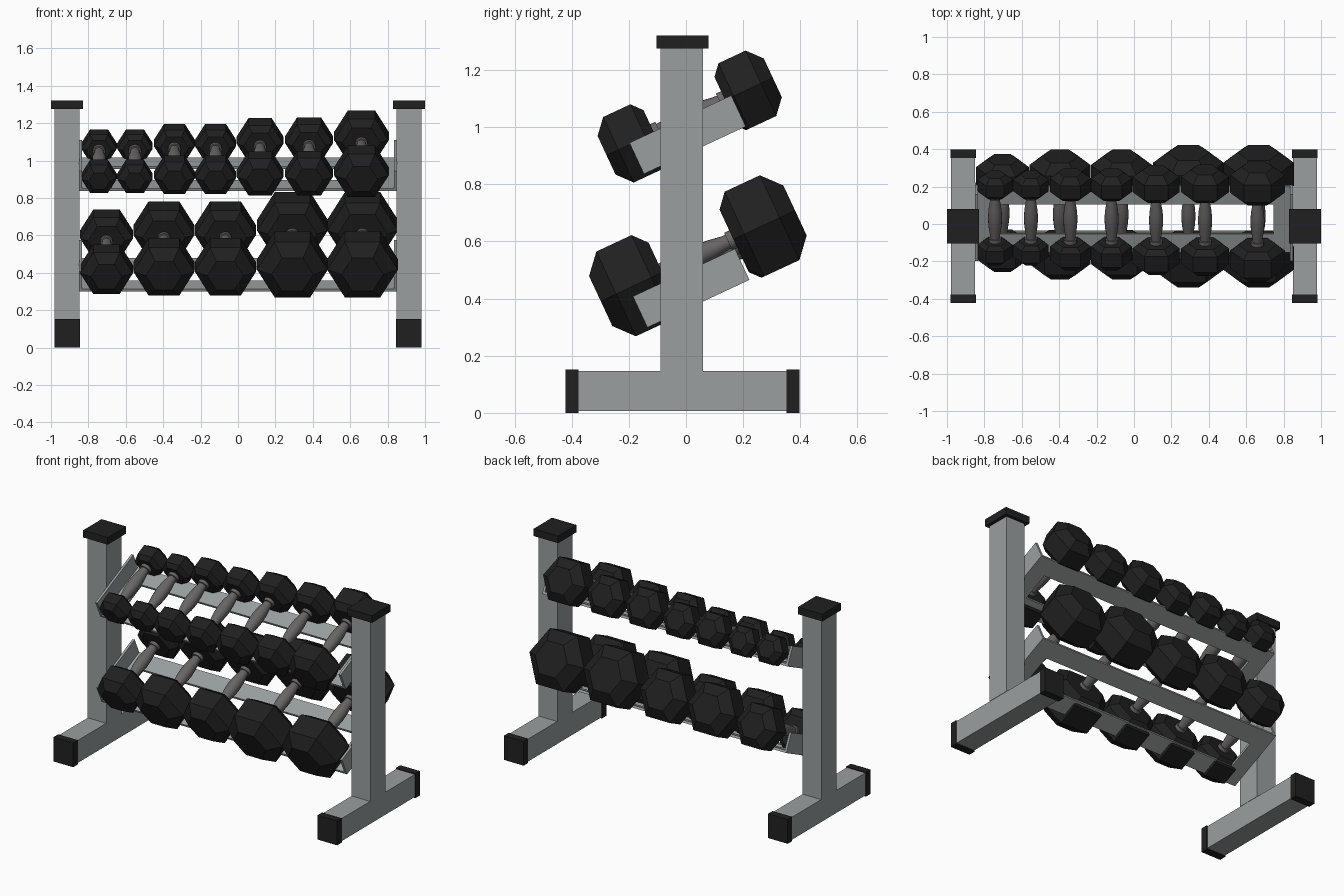
import bpy, bmesh, math

if "Cube" in bpy.data.objects:
    bpy.data.objects.remove(bpy.data.objects["Cube"])

TILT = math.radians(25)


def material(name, rgb):
    m = bpy.data.materials.new(name)
    m.diffuse_color = (*rgb, 1)
    m.use_nodes = True
    m.node_tree.nodes["Principled BSDF"].inputs["Base Color"].default_value = m.diffuse_color
    return m


STEEL = material("grey_steel", (0.32, 0.345, 0.345))
RUBBER = material("black_rubber", (0.0145, 0.0145, 0.0145))
GRIP = material("dark_grip_metal", (0.14, 0.13, 0.13))


def finish(name, bm, mat, tilted):
    bmesh.ops.recalc_face_normals(bm, faces=bm.faces)
    me = bpy.data.meshes.new(name)
    bm.to_mesh(me)
    bm.free()
    me.materials.append(mat)
    ob = bpy.data.objects.new(name, me)
    bpy.context.collection.objects.link(ob)
    if tilted:
        ob.rotation_euler.x = TILT
    return ob


def box(name, x, y, z, mat, tilted=False):
    """Box from (min, max) ranges; tilted boxes use shelf coordinates."""
    bm = bmesh.new()
    bmesh.ops.create_cube(bm, size=1)
    for v in bm.verts:
        for i, r in enumerate((x, y, z)):
            v.co[i] = (r[0] + r[1]) / 2 + v.co[i] * (r[1] - r[0])
    return finish(name, bm, mat, tilted)


def lathe(name, rings, sides, x, s, h, mat, smooth=False):
    """Rings of (offset along the shelf, radius), capped at both ends."""
    bm = bmesh.new()
    loops = []
    for d, r in rings:
        loops.append([bm.verts.new((x + r * math.cos(2 * math.pi * k / sides), s + d,
                                    h + r * math.sin(2 * math.pi * k / sides)))
                      for k in range(sides)])
    for a, b in zip(loops, loops[1:]):
        for k in range(sides):
            n = (k + 1) % sides
            bm.faces.new((a[k], a[n], b[n], b[k]))
    bm.faces.new(loops[0])
    bm.faces.new(loops[-1])
    for f in bm.faces:
        f.smooth = smooth and len(f.verts) == 4
    return finish(name, bm, mat, True)


# Uprights, feet and end caps on both sides
for side, sg in (("left", -1), ("right", 1)):
    def xr(a, b):
        return tuple(sorted((sg * a, sg * b)))
    box(side + "_post", xr(0.848, 0.98), (-0.09, 0.06), (0.147, 1.28), STEEL)
    box(side + "_post_cap", xr(0.83, 1.0), (-0.103, 0.079), (1.275, 1.32), RUBBER)
    box(side + "_foot", xr(0.85, 0.978), (-0.40, 0.38), (0.006, 0.147), STEEL)
    box(side + "_foot_front_cap", xr(0.846, 0.982), (-0.422, -0.376), (0, 0.152), RUBBER)
    box(side + "_foot_back_cap", xr(0.846, 0.982), (0.352, 0.397), (0, 0.152), RUBBER)


def shelf(name, s0, s1, h):
    """Tilted frame: two flat rails and an angle iron at each end."""
    t = 0.015
    box(name + "_front_rail", (-0.845, 0.845), (s0, s0 + 0.11), (h, h + t), STEEL, True)
    box(name + "_back_rail", (-0.845, 0.845), (s1 - 0.11, s1), (h, h + t), STEEL, True)
    for side, sg in (("left", -1), ("right", 1)):
        a, b = sorted((sg * 0.835, sg * 0.85))
        box(f"{name}_{side}_plate", (a, b), (s0, s1), (h, h + 0.12), STEEL, True)
        a, b = sorted((sg * 0.745, sg * 0.84))
        box(f"{name}_{side}_flange", (a, b), (s0 + 0.11, s1 - 0.11), (h, h + t), STEEL, True)


def dumbbell(name, x, width, s, bottom):
    """Two chamfered hexagonal heads on a swelling grip with collars."""
    r, length, inner = width / 2, width * 0.63, 0.137
    h = bottom + r * math.sin(math.pi / 3)
    for end, sg in (("front", -1), ("back", 1)):
        prof = [(0, 0.7), (0.18, 1), (0.75, 1), (1, 0.59)]
        lathe(f"{name}_{end}_head", [(sg * (inner + d * length), r * f) for d, f in prof],
              6, x, s, h, RUBBER)
        lathe(f"{name}_{end}_collar", [(sg * (inner - 0.02), 0.034), (sg * (inner + 0.01), 0.034)],
              16, x, s, h, GRIP, True)
    grip = [(-0.14, 0.024), (-0.1, 0.027), (-0.05, 0.035), (0, 0.038),
            (0.05, 0.035), (0.1, 0.027), (0.14, 0.024)]
    lathe(name + "_grip", grip, 16, x, s, h, GRIP, True)


shelf("upper_shelf", 0.22, 0.613, 0.82)
shelf("lower_shelf", 0.004, 0.398, 0.328)

# Dumbbells as (x, width across points), growing to the right
UPPER = [(-0.743, 0.19), (-0.551, 0.19), (-0.34, 0.22), (-0.12, 0.22),
         (0.118, 0.25), (0.38, 0.255), (0.66, 0.292)]
LOWER = [(-0.703, 0.283), (-0.396, 0.328), (-0.067, 0.328), (0.291, 0.378), (0.666, 0.378)]
for i, (x, w) in enumerate(UPPER):
    dumbbell(f"upper_dumbbell_{i + 1}", x, w, 0.45, 0.808)
for i, (x, w) in enumerate(LOWER):
    dumbbell(f"lower_dumbbell_{i + 1}", x, w, 0.27, 0.317)
